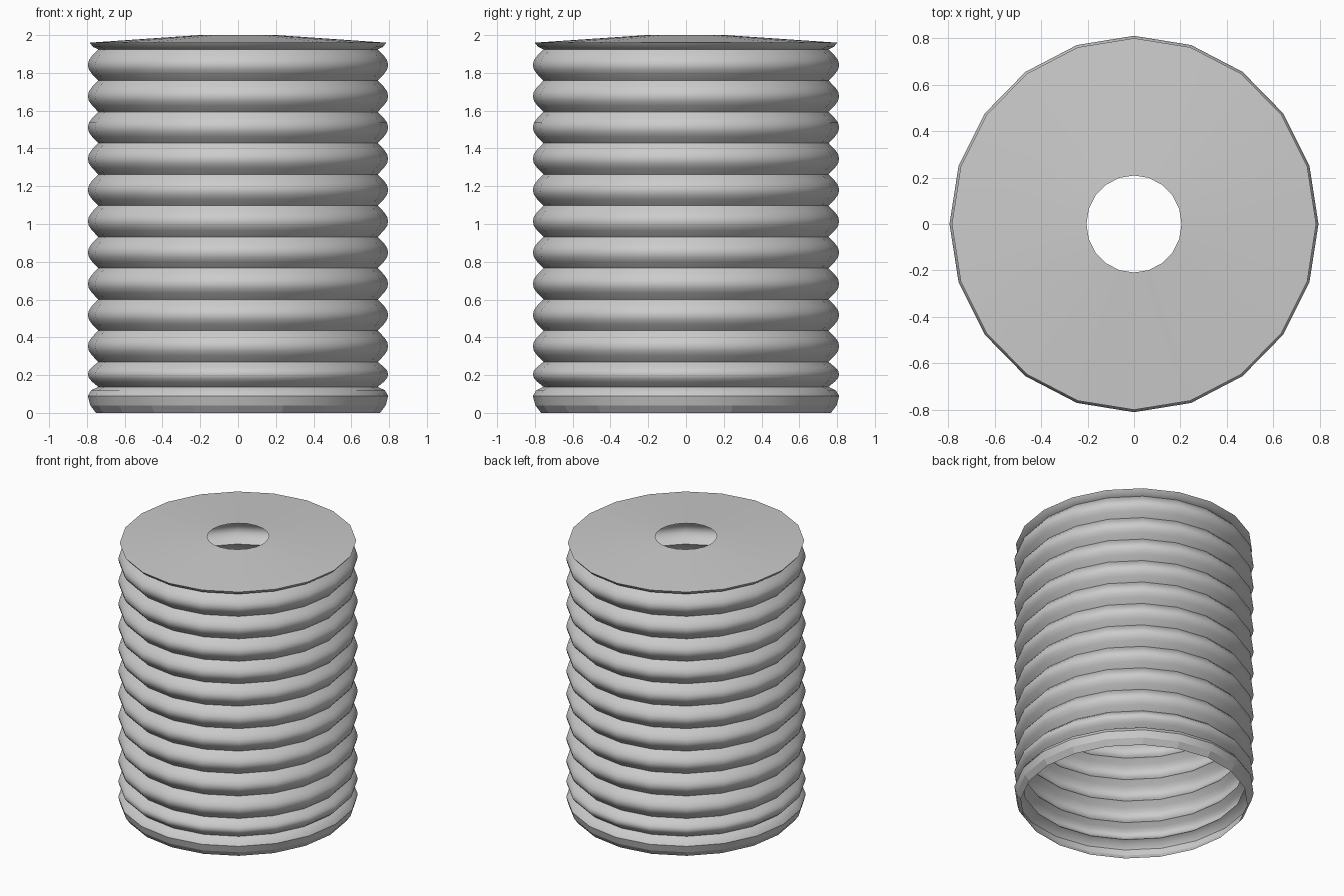
import bpy, bmesh, math

if "Cube" in bpy.data.objects:
    bpy.data.objects.remove(bpy.data.objects["Cube"])

SIDES = 20
Y_STRETCH = 1.02          # slightly oval plan
VALLEY, PEAK = 0.74, 0.795

# Profile (radius, z): bottom lip and the first, shorter fold
profile = [(0.752, 0.0), (0.782, 0.04), (PEAK, 0.09), (0.777, 0.12), (VALLEY, 0.138)]

# Eleven bellows folds
valleys = [0.138] + [0.27 + 0.1655 * i for i in range(11)]
for low, high in zip(valleys, valleys[1:]):
    for t, bulge in ((0.2, 0.58), (0.35, 0.9), (0.5, 1.0), (0.65, 0.9), (0.8, 0.58), (1.0, 0.0)):
        profile.append((VALLEY + (PEAK - VALLEY) * bulge, low + (high - low) * t))

# Flared top edge, then the shallow lid with its central hole
profile += [(0.767, 1.937), (0.785, 1.96), (0.205, 2.0)]

# Spin the profile into an open shell
bm = bmesh.new()
rings = []
for r, z in profile:
    rings.append([bm.verts.new((r * math.cos(2 * math.pi * i / SIDES),
                                r * Y_STRETCH * math.sin(2 * math.pi * i / SIDES), z))
                  for i in range(SIDES)])
for a, b in zip(rings, rings[1:]):
    for i in range(SIDES):
        j = (i + 1) % SIDES
        bm.faces.new((a[i], a[j], b[j], b[i]))
mesh = bpy.data.meshes.new("bellows_sleeve")
bm.to_mesh(mesh)
bm.free()

sleeve = bpy.data.objects.new("bellows_sleeve", mesh)
bpy.context.collection.objects.link(sleeve)
bpy.context.view_layer.objects.active = sleeve
sleeve.select_set(True)
bpy.ops.object.shade_smooth_by_angle(angle=math.radians(35))

# The bottom lip is faceted
for face in mesh.polygons[:SIDES]:
    face.use_smooth = False
